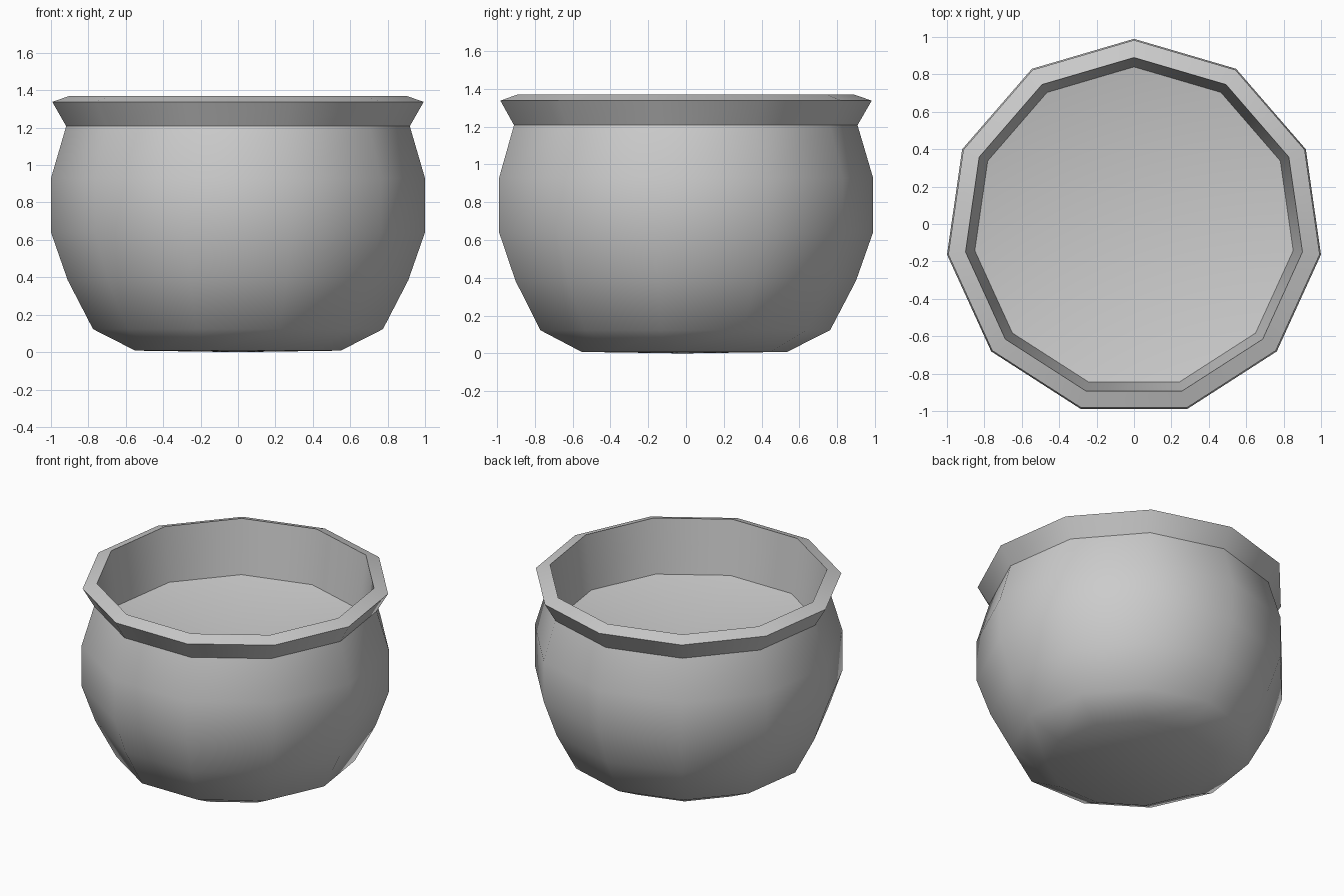
import bpy, bmesh, math

if "Cube" in bpy.data.objects:
    bpy.data.objects.remove(bpy.data.objects["Cube"])

SIDES = 11
Y_OFFSET = -0.02  # centres the odd-sided footprint on y = 0


def lathe(name, profile):
    """Revolve (radius, z) points into an 11-sided shell; radius 0 makes a pole."""
    bm = bmesh.new()
    rings = []
    for r, z in profile:
        ring = []
        for k in range(SIDES if r else 1):
            a = math.pi / 2 + 2 * math.pi * k / SIDES
            ring.append(bm.verts.new((r * math.cos(a), r * math.sin(a) + Y_OFFSET, z)))
        rings.append(ring)
    for low, high in zip(rings, rings[1:]):
        for k in range(SIDES):
            n = (k + 1) % SIDES
            if len(low) == 1:
                bm.faces.new((low[0], high[n], high[k]))
            elif len(high) == 1:
                bm.faces.new((low[k], low[n], high[0]))
            else:
                bm.faces.new((low[k], low[n], high[n], high[k]))
    mesh = bpy.data.meshes.new(name)
    bm.to_mesh(mesh)
    bm.free()
    obj = bpy.data.objects.new(name, mesh)
    bpy.context.collection.objects.link(obj)
    bpy.ops.object.select_all(action='DESELECT')
    obj.select_set(True)
    bpy.context.view_layer.objects.active = obj
    bpy.ops.object.shade_smooth_by_angle(angle=math.radians(40))
    return obj


# Pot: base, bulging body, flared lip, inner wall and dished interior floor
lathe("pot", [
    (0, 0.0), (0.555, 0.008),                          # base
    (0.783, 0.123), (0.92, 0.385), (1.01, 0.64),       # belly
    (1.01, 0.93), (0.928, 1.208),                      # shoulder
    (1.003, 1.338), (0.91, 1.37),                      # flared lip
    (0.86, 0.99),                                      # inner wall
    (0, 0.82),                                         # dished floor
])
